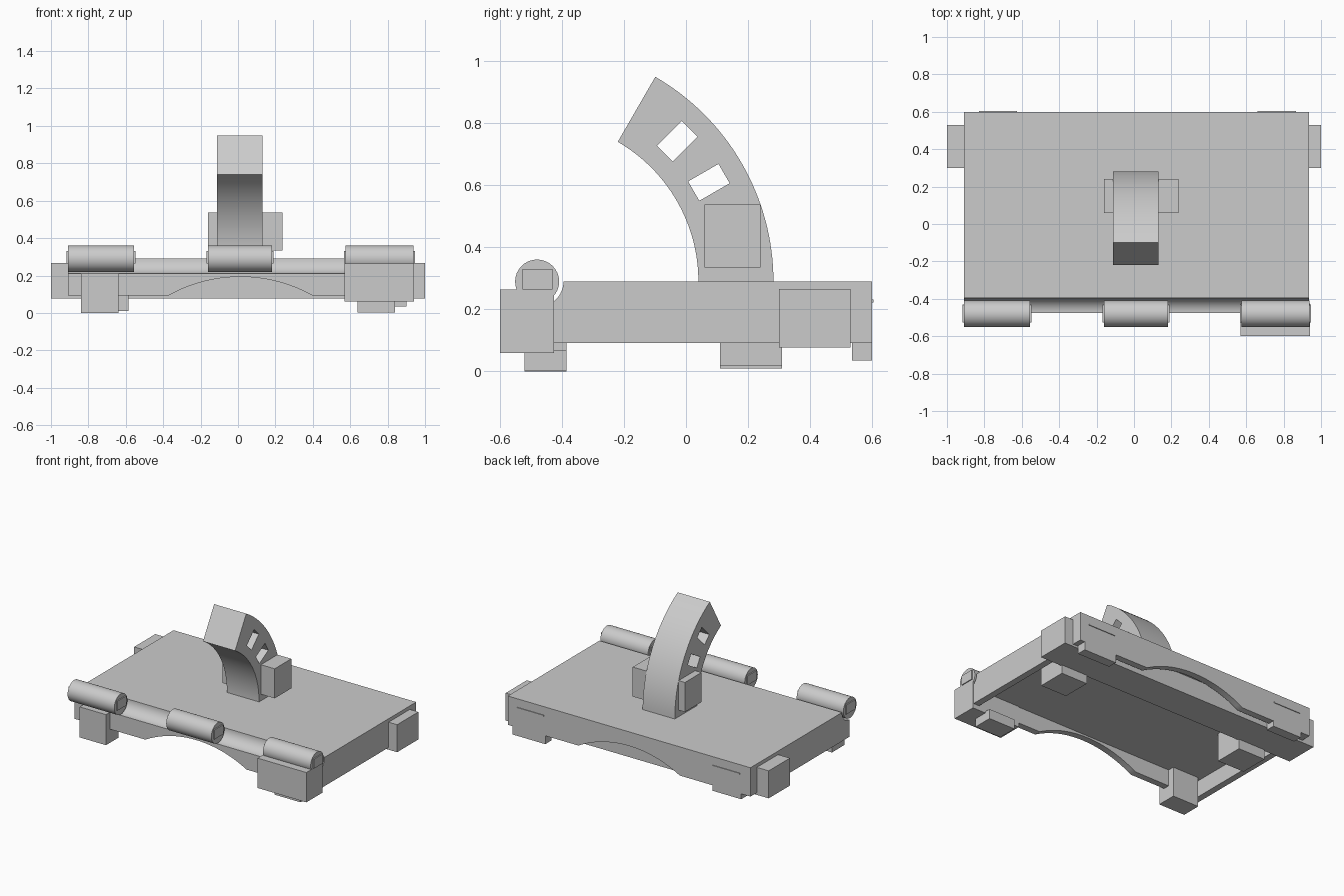
import bpy, bmesh, math
from mathutils import Matrix, Vector

if "Cube" in bpy.data.objects:
    bpy.data.objects.remove(bpy.data.objects["Cube"])

grey = bpy.data.materials.new("plain_grey")
grey.diffuse_color = (0.6, 0.6, 0.6, 1)
grey.use_nodes = True
grey.node_tree.nodes["Principled BSDF"].inputs["Base Color"].default_value = grey.diffuse_color


def prism(name, pts, axis, lo, hi, smooth=False):
    """Extrude a closed profile: axis 'x' uses (y, z) points, 'y' uses (x, z)."""
    place = (lambda p, d: (d, p[0], p[1])) if axis == 'x' else (lambda p, d: (p[0], d, p[1]))
    bm = bmesh.new()
    a = [bm.verts.new(place(p, lo)) for p in pts]
    b = [bm.verts.new(place(p, hi)) for p in pts]
    n = len(pts)
    bm.faces.new(a)
    bm.faces.new(b[::-1])
    for i in range(n):
        bm.faces.new((a[i], b[i], b[(i + 1) % n], a[(i + 1) % n]))
    bmesh.ops.recalc_face_normals(bm, faces=bm.faces)
    me = bpy.data.meshes.new(name)
    bm.to_mesh(me)
    bm.free()
    ob = bpy.data.objects.new(name, me)
    bpy.context.collection.objects.link(ob)
    me.materials.append(grey)
    if smooth:
        bpy.ops.object.select_all(action='DESELECT')
        bpy.context.view_layer.objects.active = ob
        ob.select_set(True)
        bpy.ops.object.shade_smooth_by_angle(angle=math.radians(30))
    return ob


def box(name, x0, x1, y0, y1, z0, z1):
    return prism(name, [(y0, z0), (y1, z0), (y1, z1), (y0, z1)], 'x', x0, x1)


def arc(cx, cy, r, a0, a1, n):
    return [(cx + r * math.cos(math.radians(a0 + (a1 - a0) * i / n)),
             cy + r * math.sin(math.radians(a0 + (a1 - a0) * i / n))) for i in range(n + 1)]


L, R = -0.91, 0.935          # deck ends
HY, HZ = -0.48, 0.29         # hinge axis

# Deck with a rounded hinge groove along its front edge
groove = arc(-0.475, 0.29, 0.08, -90, 0, 12)
prism("deck", groove + [(0.6, 0.29), (0.6, 0.205), (-0.475, 0.205)], 'x', L, R, True)

# Arched front and back aprons
rad = 0.79
half = math.degrees(math.asin(0.385 / rad))
arch = arc(0.013, 0.193 - rad, rad, 90 + half, 90 - half, 24)
apron = [(L, 0.092)] + arch + [(R, 0.092), (R, 0.206), (L, 0.206)]
prism("front_apron", apron, 'y', -0.475, -0.43, True)
prism("back_apron", apron, 'y', 0.555, 0.6, True)

# Side walls and cross beam
box("left_wall", L, L + 0.045, -0.43, 0.555, 0.092, 0.206)
box("right_wall", R - 0.045, R, -0.43, 0.555, 0.092, 0.206)
box("cross_beam", -1, 1, 0.3, 0.53, 0.077, 0.266)

# Hinge knuckles with end plates
for i, (x0, x1) in enumerate([(L, -0.555), (-0.16, 0.183), (0.575, 0.938)]):
    prism("hinge_knuckle_%d" % i, arc(HY, HZ, 0.071, 0, 348.75, 31), 'x', x0, x1, True)
    box("knuckle_end_plate_%d" % i, x0 - 0.008, x1 + 0.008, -0.527, -0.43, 0.265, 0.33)

# Legs and feet
box("front_left_leg", -0.84, -0.64, -0.52, -0.385, 0, 0.21)
box("front_right_foot", 0.64, 0.84, -0.52, -0.385, 0.003, 0.07)
box("corner_block", 0.57, 0.94, -0.6, -0.425, 0.06, 0.265)
box("middle_left_foot", -0.79, -0.585, 0.11, 0.31, 0.01, 0.206)
box("middle_right_foot", 0.64, 0.84, 0.11, 0.31, 0.018, 0.206)
box("back_left_foot", -0.84, -0.62, 0.535, 0.6, 0.055, 0.206)
box("back_right_foot", 0.65, 0.9, 0.535, 0.6, 0.035, 0.206)

# Thin strips on the back
for x0 in (-0.83, 0.66):
    box("back_strip", x0, x0 + 0.205, 0.598, 0.605, 0.222, 0.232)

# Curved arm swept about the hinge axis, with two rectangular slots
ring = arc(HY, HZ, 0.762, 0, 60, 32) + arc(HY, HZ, 0.52, 60, 0, 32)
arm = prism("curved_arm", ring, 'x', -0.112, 0.132, True)
for ang in (30, 45):
    c, s = math.cos(math.radians(ang)), math.sin(math.radians(ang))
    corners = [(HY + c * r - s * t, HZ + s * r + c * t)
               for r, t in ((0.583, -0.036), (0.696, -0.036), (0.696, 0.036), (0.583, 0.036))]
    cutter = prism("slot_cutter", corners, 'x', -0.3, 0.3)
    cutter.hide_render = True
    cutter.hide_viewport = True
    cut = arm.modifiers.new("slot", 'BOOLEAN')
    cut.object = cutter
    cut.solver = 'EXACT'

# Cross block through the arm
box("arm_block", -0.16, 0.237, 0.06, 0.24, 0.335, 0.538)
